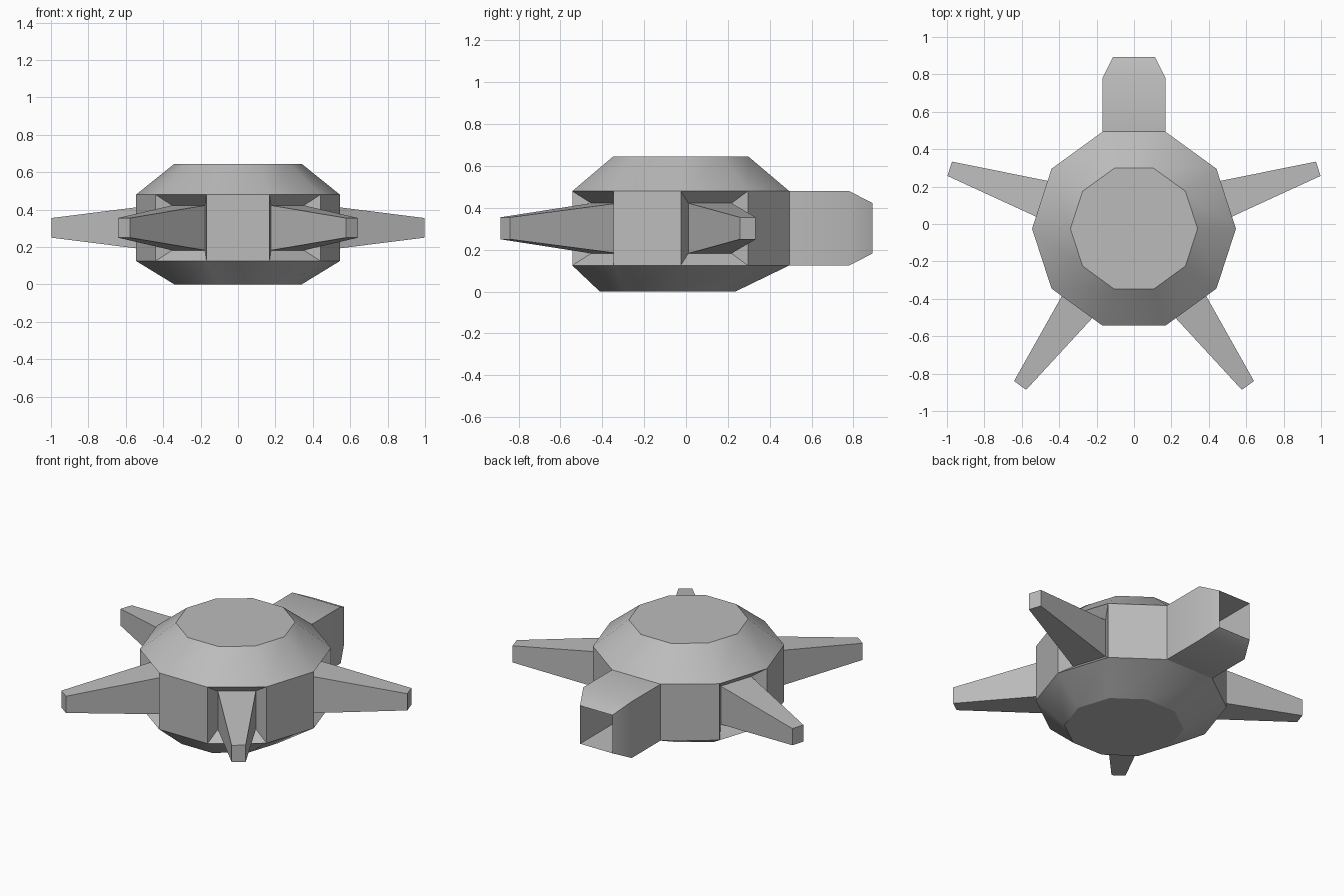
import bpy, bmesh
from math import radians, cos, sin, pi
from mathutils import Vector

if "Cube" in bpy.data.objects:
    bpy.data.objects.remove(bpy.data.objects["Cube"])

SIDES = 10
CY = -0.025                      # body axis position on y
LOW, HIGH = 0.125, 0.48          # wall band heights
MID = (LOW + HIGH) / 2
RADIUS = 0.545
APOTHEM = RADIUS * cos(pi / SIDES)
WALL_W = 2 * RADIUS * sin(pi / SIDES)

grey = bpy.data.materials.new("plain_grey")
grey.use_nodes = True
grey.diffuse_color = (0.5, 0.5, 0.5, 1)
grey.node_tree.nodes["Principled BSDF"].inputs["Base Color"].default_value = (0.5, 0.5, 0.5, 1)


def level_ring(radius, z, dy=0.0):
    """Horizontal ten-sided ring."""
    return [Vector((radius * cos(2 * pi * i / SIDES),
                    CY + dy + radius * sin(2 * pi * i / SIDES), z))
            for i in range(SIDES)]


def side_quad(angle, r, w, h):
    """Upright rectangle facing outward at distance r from the axis."""
    out = Vector((cos(angle), sin(angle), 0))
    side = Vector((-sin(angle), cos(angle), 0))
    centre = Vector((0, CY, MID)) + out * r
    return [centre + side * (sx * w / 2) + Vector((0, 0, sz * h / 2))
            for sx, sz in ((-1, -1), (1, -1), (1, 1), (-1, 1))]


def loft(name, rings, cap_start=False, cap_end=False, skip=None):
    """Skin consecutive rings; skip(band, side) leaves a side open."""
    bm = bmesh.new()
    rows = [[bm.verts.new(p) for p in ring] for ring in rings]
    n = len(rows[0])
    for b in range(len(rows) - 1):
        for i in range(n):
            if skip and skip(b, i):
                continue
            j = (i + 1) % n
            bm.faces.new((rows[b][i], rows[b][j], rows[b + 1][j], rows[b + 1][i]))
    caps = []
    if cap_start:
        caps.append(bm.faces.new(rows[0][::-1]))
    if cap_end:
        caps.append(bm.faces.new(rows[-1]))
    bm.normal_update()
    # Smooth shallow creases, keep caps and hard corners crisp
    for f in bm.faces:
        f.smooth = True
    for e in bm.edges:
        e.smooth = e.calc_face_angle(pi) < radians(30)
    for f in caps:
        for e in f.edges:
            e.smooth = False
    mesh = bpy.data.meshes.new(name)
    bm.to_mesh(mesh)
    bm.free()
    mesh.materials.append(grey)
    obj = bpy.data.objects.new(name, mesh)
    bpy.context.collection.objects.link(obj)
    return obj


# Body: bevelled drum, every other wall left open for a limb
loft("body",
     [level_ring(0.34, 0, -0.063), level_ring(RADIUS, LOW),
      level_ring(RADIUS, HIGH), level_ring(0.34, 0.645)],
     cap_start=True, cap_end=True,
     skip=lambda band, side: band == 1 and side % 2 == 0)

# Limb sockets and tapered arms
for name, degrees in (("left_rear", 18), ("right_rear", 162),
                      ("right_front", 234), ("left_front", 306)):
    a = radians(degrees)
    wall = side_quad(a, APOTHEM, WALL_W, HIGH - LOW)
    root = side_quad(a, 0.45, 0.217, 0.24)
    tip = side_quad(a, 1.036, 0.08, 0.105)
    loft(name + "_socket", [wall, root])
    loft(name + "_arm", [root, tip], cap_end=True)

# Rear spout: straight block, chamfered mouth, deep hollow
a = radians(90)
loft("rear_spout",
     [side_quad(a, APOTHEM, WALL_W, HIGH - LOW),
      side_quad(a, 0.805, WALL_W, HIGH - LOW),
      side_quad(a, 0.917, 0.225, 0.24),
      side_quad(a, APOTHEM, 0.225, 0.24)],
     cap_end=True)
